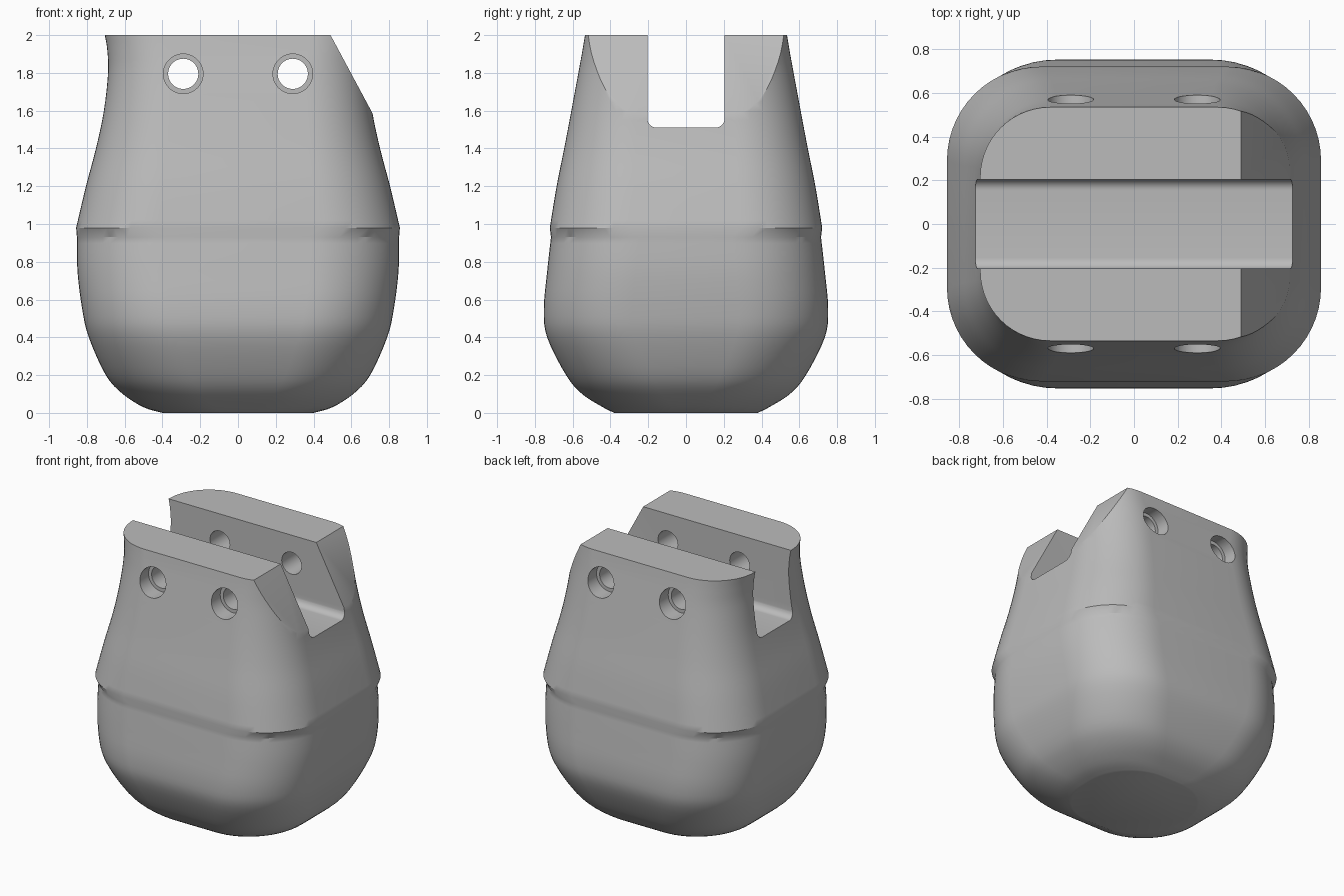
import bpy, bmesh, math
from mathutils import Vector, Matrix

cube = bpy.data.objects.get("Cube")
if cube:
    bpy.data.objects.remove(cube, do_unlink=True)

grey = bpy.data.materials.new("plain_grey")
grey.use_nodes = True
COLOUR = (0.5, 0.5, 0.5, 1)
grey.diffuse_color = COLOUR
grey.node_tree.nodes["Principled BSDF"].inputs["Base Color"].default_value = COLOUR


def make_object(name, bm):
    bmesh.ops.recalc_face_normals(bm, faces=bm.faces)
    mesh = bpy.data.meshes.new(name)
    bm.to_mesh(mesh)
    bm.free()
    mesh.materials.append(grey)
    obj = bpy.data.objects.new(name, mesh)
    bpy.context.collection.objects.link(obj)
    return obj


def rounded_ring(half_x, half_y, radius, steps=14):
    """Outline of a rounded rectangle, counter-clockwise."""
    points = []
    for quarter, (sx, sy) in enumerate(((1, 1), (-1, 1), (-1, -1), (1, -1))):
        for i in range(steps + 1):
            a = math.pi / 2 * (quarter + i / steps)
            points.append((sx * (half_x - radius) + radius * math.cos(a),
                           sy * (half_y - radius) + radius * math.sin(a)))
    return points


def smooth_rows(rows, steps=4):
    """Catmull-Rom curve through the rows."""
    rows = [Vector(r) for r in rows]
    padded = [rows[0]] + rows + [rows[-1]]
    out = []
    for a, b, c, d in zip(padded, padded[1:], padded[2:], padded[3:]):
        for i in range(steps):
            t = i / steps
            out.append(b + t / 2 * ((c - a) + t * ((2 * a - 5 * b + 4 * c - d)
                       + t * (3 * b - a - 3 * c + d))))
    return out + [rows[-1]]


def prism(name, points, start, end):
    """Polygon of 3D points at start, extruded along start-to-end."""
    bm = bmesh.new()
    lower = [bm.verts.new(Vector(p) + Vector(start)) for p in points]
    upper = [bm.verts.new(Vector(p) + Vector(end)) for p in points]
    bm.faces.new(lower)
    bm.faces.new(upper)
    for i in range(len(points)):
        j = (i + 1) % len(points)
        bm.faces.new((lower[i], lower[j], upper[j], upper[i]))
    return make_object(name, bm)


def cylinder_y(name, x, y, z, radius, length):
    bm = bmesh.new()
    turn = Matrix.Translation((x, y, z)) @ Matrix.Rotation(math.pi / 2, 4, "X")
    bmesh.ops.create_cone(bm, cap_ends=True, segments=40, radius1=radius,
                          radius2=radius, depth=length, matrix=turn)
    return make_object(name, bm)


# Body rows: height, half width, half depth, corner radius
lower_rows = [(0, 0.40, 0.38, 0.33), (0.03, 0.50, 0.44, 0.37),
              (0.1, 0.61, 0.55, 0.42), (0.2, 0.70, 0.635, 0.45),
              (0.4, 0.79, 0.735, 0.47), (0.55, 0.825, 0.753, 0.47),
              (0.75, 0.85, 0.735, 0.47), (0.93, 0.853, 0.715, 0.47)]
upper_rows = [(0.98, 0.857, 0.721, 0.43), (1.2, 0.805, 0.685, 0.41),
              (1.4, 0.752, 0.645, 0.38), (1.6, 0.71, 0.607, 0.35),
              (1.8, 0.688, 0.57, 0.33), (1.92, 0.692, 0.548, 0.32),
              (2, 0.705, 0.535, 0.32)]

bm = bmesh.new()
rings = []
for z, half_x, half_y, radius in smooth_rows(lower_rows) + smooth_rows(upper_rows):
    rings.append([bm.verts.new((x, y, z)) for x, y in rounded_ring(half_x, half_y, radius)])
for low, high in zip(rings, rings[1:]):
    for i in range(len(low)):
        j = (i + 1) % len(low)
        bm.faces.new((low[i], low[j], high[j], high[i]))
bm.faces.new(rings[0])
bm.faces.new(rings[-1])
body = make_object("body", bm)

# Slot across the top with rounded floor corners
half, floor, fillet = 0.205, 1.51, 0.05
slot = [(0, -half, 3), (0, half, 3)]
for side in (1, -1):
    for i in range(9):
        a = math.pi / 2 * (i / 8 if side > 0 else 1 - i / 8)
        slot.append((0, side * (half - fillet + fillet * math.cos(a)),
                     floor + fillet - fillet * math.sin(a)))
cutters = [prism("slot_cutter", slot, (-2, 0, 0), (2, 0, 0))]

# Sloped cut on the left shoulder
slope = Vector((0.22, 0, -0.41))
top_edge = Vector((0.49, 0, 2))
wedge = [top_edge - slope, top_edge + 2 * slope, (3, 0, 1.18), (3, 0, 2.41)]
cutters.append(prism("shoulder_cutter", wedge, (0, -2, 0), (0, 2, 0)))

# Through holes and their counterbores
for x in (-0.29, 0.29):
    cutters.append(cylinder_y("hole_cutter", x, 0, 1.795, 0.08, 3))
    for side in (-1, 1):
        cutters.append(cylinder_y("counterbore_cutter", x, side * 0.97, 1.795, 0.105, 1))

bpy.context.view_layer.objects.active = body
body.select_set(True)
for cutter in cutters:
    cutter.hide_render = True
    mod = body.modifiers.new(cutter.name, "BOOLEAN")
    mod.operation = "DIFFERENCE"
    mod.solver = "EXACT"
    mod.object = cutter
    bpy.ops.object.modifier_apply(modifier=mod.name)
    bpy.data.objects.remove(cutter, do_unlink=True)

bpy.ops.object.shade_smooth_by_angle(angle=math.radians(30))
